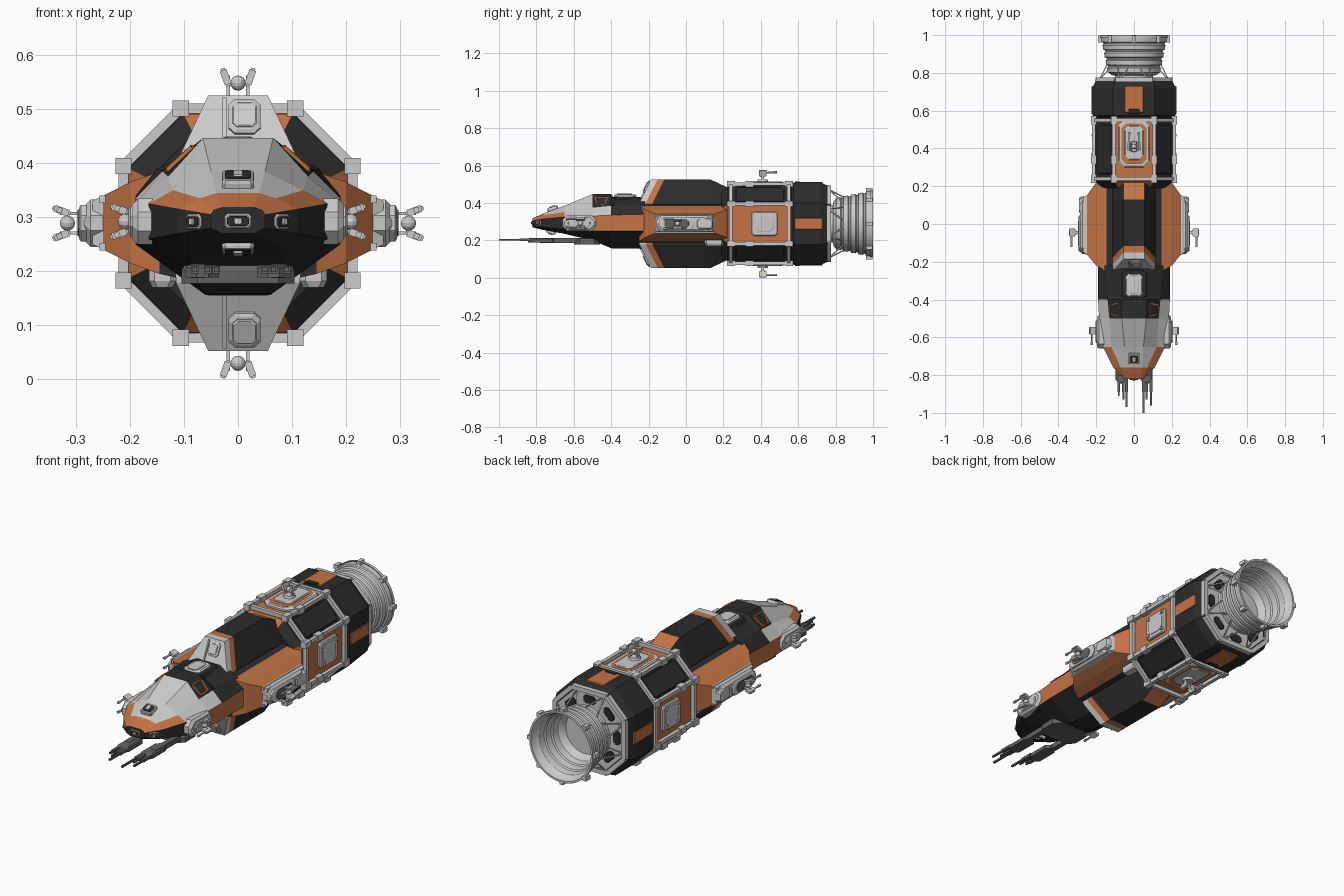
import bpy, bmesh
from math import radians, sin, cos, pi
from mathutils import Matrix, Vector

if "Cube" in bpy.data.objects:
    bpy.data.objects.remove(bpy.data.objects["Cube"])

C = 0.289  # height of the ship's axis
T = lambda x, y, z: Matrix.Translation((x, y, z))
R = lambda a, ax: Matrix.Rotation(radians(a), 4, ax)
OUT = R(90, 'Y')  # plate facing +x


def material(name, col):
    m = bpy.data.materials.new(name)
    m.diffuse_color = (*col, 1)
    m.use_nodes = True
    m.node_tree.nodes["Principled BSDF"].inputs["Base Color"].default_value = m.diffuse_color
    return m


DARK = material("dark_paint", (0.025, 0.025, 0.025))
ORANGE = material("orange_paint", (0.55, 0.17, 0.06))
STEEL = material("gun_steel", (0.12, 0.12, 0.12))
PAINTS = [None, DARK, ORANGE]
axis = bpy.data.objects.new("mirror_centre", None)
axis.location = (0, 0, C)
axis.hide_render = True
bpy.context.collection.objects.link(axis)


def finish(name, bm, mats=(None,), mirror="", smooth=False):
    bmesh.ops.recalc_face_normals(bm, faces=bm.faces)
    me = bpy.data.meshes.new(name)
    bm.to_mesh(me)
    bm.free()
    for m in mats:
        me.materials.append(m)
    ob = bpy.data.objects.new(name, me)
    bpy.context.collection.objects.link(ob)
    if mirror:
        mod = ob.modifiers.new("mirror", 'MIRROR')
        mod.use_axis = [a in mirror for a in "XYZ"]
        mod.mirror_object = axis
        mod.use_mirror_merge = False
    if smooth:
        bpy.ops.object.select_all(action='DESELECT')
        ob.select_set(True)
        bpy.context.view_layer.objects.active = ob
        bpy.ops.object.shade_smooth_by_angle(angle=radians(30))
    return ob


def sym(half, y, shear=0):
    """Closed ring from a right-hand half outline; y leans back away from the axis."""
    pts = [(x, y + shear * max(0, abs(z - C) - 0.11), z) for x, z in half]
    return pts + [(-x, yy, z) for x, yy, z in reversed(pts)]


def loft(name, rings, paint, caps="GD", mirror=""):
    """Skin rings; paint has one string per row: letters for top, each side strip, bottom."""
    bm = bmesh.new()
    vs = [[bm.verts.new(p) for p in r] for r in rings]
    m = len(rings[0])
    n = m // 2
    for r in range(len(rings) - 1):
        for i in range(m):
            j = (i + 1) % m
            f = bm.faces.new((vs[r][i], vs[r][j], vs[r + 1][j], vs[r + 1][i]))
            s = i if i < n else 2 * n - 2 - i
            f.material_index = "GDO".index(paint[r][s + 1])
    for ring, c in ((vs[0], caps[0]), (vs[-1], caps[1])):
        for i in range(n - 1):
            f = bm.faces.new((ring[i], ring[i + 1], ring[m - 2 - i], ring[m - 1 - i]))
            f.material_index = "GDO".index(c)
    return finish(name, bm, PAINTS, mirror)


def plate(name, M, w, l, h, cut=0.01, inset=0.006, mat=None, mirror=""):
    """Chamfered, slightly tapered slab on the local xy plane."""
    bm = bmesh.new()
    rings = []
    for z, d in ((-0.01, 0), (h * 0.6, 0), (h, inset)):
        a, b = w / 2 - d, l / 2 - d
        o = [(a - cut, b), (a, b - cut), (a, cut - b), (a - cut, -b),
             (cut - a, -b), (-a, cut - b), (-a, b - cut), (cut - a, b)]
        rings.append([bm.verts.new(M @ Vector((x, y, z))) for x, y in o])
    for p, q in zip(rings, rings[1:]):
        for i in range(8):
            bm.faces.new((p[i], p[(i + 1) % 8], q[(i + 1) % 8], q[i]))
    bm.faces.new(rings[0])
    bm.faces.new(rings[-1])
    return finish(name, bm, [mat], mirror)


def bars(name, segs, w, mat=None, mirror=""):
    bm = bmesh.new()
    for p, q in segs:
        p, q = Vector(p), Vector(q)
        M = T(*((p + q) / 2)) @ (q - p).to_track_quat('Z', 'Y').to_matrix().to_4x4()
        bmesh.ops.create_cube(bm, size=1, matrix=M @ Matrix.Diagonal((w, w, (q - p).length, 1)))
    return finish(name, bm, [mat], mirror)


def loop(pts):
    return list(zip(pts, pts[1:] + pts[:1]))


def octa(s, y):
    return sym([(x * s, C + z * s) for x, z in ((.11, .22), (.22, .11), (.22, -.11), (.11, -.22))], y)


# nose hull
nose = [
    (-.82, [(.03, .318), (.045, .313), (.05, .305), (.05, .28), (.03, .27)]),
    (-.76, [(.04, .345), (.07, .335), (.11, .315), (.11, .27), (.06, .255)]),
    (-.65, [(.05, .385), (.12, .35), (.165, .325), (.165, .26), (.09, .235)]),
    (-.50, [(.065, .447), (.13, .375), (.185, .33), (.185, .25), (.08, .20)]),
    (-.40, [(.065, .447), (.14, .385), (.19, .335), (.19, .25), (.06, .158)]),
    (-.38, [(.065, .418), (.14, .387), (.19, .336), (.19, .25), (.06, .156)]),
    (-.22, [(.065, .43), (.15, .39), (.19, .34), (.19, .25), (.05, .155)])]
loft("nose_hull", [sym(h, y) for y, h in nose],
     ["OOODDD", "GGODDD", "GGGODD", "DDGODD", "DDDODD", "DDDODD"], "DD")
bars("cockpit_side_window", loop([(.085, -.49, .43), (.085, -.42, .43), (.13, -.43, .392), (.13, -.475, .388)]),
     .007, ORANGE, "X")
plate("dorsal_hatch_surround", T(0, -.32, .41), .14, .16, .022, .02, mat=DARK)
plate("dorsal_hatch", T(0, -.325, .43), .09, .12, .014, .018)
plate("dorsal_hatch_lid", T(0, -.33, .444), .055, .085, .006, .01)

# middle spine
tall = lambda t: [(.055, C + t), (.115, C + .11), (.115, C - .11), (.055, C - t)]
loft("spine_module", [sym(tall(.237), -.25, .5), sym(tall(.237), -.215, .5), sym(tall(.237), -.18, .5),
                      sym(tall(.237), .13), sym(tall(.19), .23)],
     ["GGGGG", "OOOOO", "DDDDD", "ODDDO"], "GD")
slope = T(.012, -.207, .485) @ R(63.4, 'X')
plate("spine_front_hatch", slope, .06, .07, .01, .012, mirror="Z")
plate("spine_front_hatch_lid", slope @ T(0, 0, .01), .044, .05, .004, .008, .002, mirror="Z")
bars("spine_front_rail", [((-.025, -.253, .40), (-.025, -.195, .52))], .007, None, "Z")

# side sponsons with weapon pods
wing = [(.10, -.25, .22, .185, .395), (.145, -.25, .22, .195, .385), (.20, -.22, .22, .215, .365),
        (.25, -.16, .15, .24, .34), (.27, -.15, .14, .25, .33)]
loft("sponson", [[(x, a, t), (x, b, t), (x, b, u), (x, a, u)] for x, a, b, u, t in wing],
     ["DDDD", "OOOO", "OOOO", "GGGG"], "DG", "X")
plate("sponson_pod", T(.255, -.01, C) @ OUT, .088, .30, .03, .03, .012, mirror="X")
plate("sponson_pod_face", T(.285, -.05, C) @ OUT, .068, .19, .010, .02, .006, mirror="X")
plate("sponson_pod_rear_box", T(.26, .10, C) @ OUT, .06, .09, .030, .01, .006, mirror="X")
plate("sponson_pod_inset", T(.295, -.05, C) @ OUT, .05, .13, .002, .014, .001, STEEL, "X")
bars("sponson_pod_trim", [((.25, -.165, z), (.25, .15, z)) for z in (.245, .333)], .014, None, "X")
plate("sponson_belly_block", T(.14, .15, .20) @ R(180, 'X'), .05, .10, .03, .01, mirror="X")

# nose side pods
plate("nose_pod", T(.168, -.57, C + .003) @ OUT, .085, .18, .028, .025, .01, mirror="X")
plate("nose_pod_face", T(.194, -.57, C + .003) @ OUT, .055, .12, .009, .018, .005, mirror="X")


# sensor windows on the nose
def window(name, M, w, l, h, mirror=""):
    plate(name + "_frame", M, w, l, h, .006, .002, None, mirror)
    plate(name + "_glass", M @ T(0, 0, h), w * .8, l * .7, .002, .004, .001, DARK, mirror)
    plate(name + "_lens", M @ T(0, 0, h), w * .3, l * .45, .006, .002, .001, None, mirror)


window("front_sensor", T(0, -.818, .293) @ R(90, 'X'), .05, .027, .006)
window("corner_sensor", T(.08, -.788, .292) @ R(45, 'Z') @ R(90, 'X'), .04, .028, .006, "X")
window("top_sensor", T(0, -.71, .363) @ R(20, 'X'), .06, .06, .016)
window("chin_sensor", T(0, -.72, .248) @ R(165, 'X'), .06, .05, .012)

# forward guns
plate("gun_mount", T(0, -.53, .187), .21, .14, .024, .03, mat=STEEL)
for side, tips in ((1, ((.05, -1), (.066, -.93), (.09, -.96))), (-1, ((.04, -.97), (.056, -.93), (.08, -.91)))):
    tag = "right" if side > 0 else "left"
    bars(tag + "_gun_arm", [((side * .075, -.52, .2), (side * .075, -.78, .2))], .026, STEEL)
    plate(tag + "_gun_body", T(side * .066, -.77, .198), .062, .15, .014, .02, mat=STEEL)
    bars(tag + "_gun_barrels", [((side * x, -.78, .203), (side * x, y, .203)) for x, y in tips], .009, STEEL)
    bars(tag + "_gun_sleeves", [((side * x, -.82, .203), (side * x, -.89, .203)) for x, y in tips], .014, STEEL)

# rear hull
loft("rear_hull", [octa(s, y) for s, y in ((.75, .19), (.92, .225), (.93, .565), (1, .575), (1, .72), (.92, .76))],
     ["ODODO", "ODODO", "DDDDD", "DDDDD", "DDDDD"], "DD")
front, back = octa(.965, .24), octa(.965, .55)
bars("rear_hull_frame", loop(front) + loop(back) + list(zip(front, back)), .018)
bars("frame_joints", [(Vector(p) - Vector((0, .022, 0)), Vector(p) + Vector((0, .022, 0)))
                      for p in front + back + octa(.965, .34)], .03)
plate("diagonal_armour", T(.153, .395, C + .153) @ R(45, 'Y'), .11, .26, .008, .012, .004, DARK, "XZ")
plate("top_stripe", T(0, .66, C + .218), .10, .14, .006, .002, .002, ORANGE, "Z")
plate("top_vent", T(0, .595, C + .222), .06, .025, .005, .004, .002, DARK, "Z")
plate("side_stripe", T(.218, .655, C) @ OUT, .06, .15, .006, .002, .002, ORANGE, "X")
plate("side_hatch", T(.205, .42, C) @ OUT, .13, .14, .012, .012, .004, None, "X")
plate("side_hatch_lid", T(.217, .42, C) @ OUT, .09, .10, .005, .02, .004, None, "X")
bars("side_hatch_bolts", [((.217, .42 + a, C + b), (.225, .42 + a, C + b))
                          for a in (-.05, .05) for b in (-.045, .045)], .014, None, "X")
plate("turret_hatch", T(0, .425, C + .203), .165, .25, .014, .03, .006, None, "Z")
plate("turret_hatch_inlay", T(0, .425, C + .216), .13, .215, .003, .024, .002, ORANGE, "Z")
plate("turret_hatch_lid", T(0, .43, C + .218), .10, .18, .007, .022, .004, None, "Z")


# twin turrets
def turret(name, M, mirror):
    bm = bmesh.new()
    bmesh.ops.create_cone(bm, cap_ends=True, segments=12, radius1=.032, radius2=.026, depth=.02, matrix=M @ T(0, 0, .006))
    bmesh.ops.create_uvsphere(bm, u_segments=12, v_segments=8, radius=.014, matrix=M @ T(0, 0, .039))
    box = lambda X, *s: bmesh.ops.create_cube(bm, size=1, matrix=M @ X @ Matrix.Diagonal((*s, 1)))
    for s in (-1, 1):
        box(T(s * .018, 0, .028), .006, .014, .05)
        gun = T(s * .023, 0, .05) @ R(s * 20, 'Y')
        box(gun, .013, .042, .028)
        box(gun, .008, .034, .035)
        box(gun @ T(0, .04, .004), .007, .07, .007)
        box(gun @ T(0, .068, .004), .010, .016, .010)
    finish(name, bm, [None], mirror)


turret("hull_turret", T(0, .41, .5095), "Z")
turret("sponson_turret", T(.277, -.045, C) @ OUT @ R(180, 'Z'), "X")
turret("nose_turret", T(.170, -.565, C + .003) @ OUT @ R(180, 'Z'), "X")

# stern bulkhead
loft("stern_plate", [octa(.82, .74), octa(.82, .768)], ["GGGGG"], "GG")
bars("stern_rim", loop(octa(.88, .765)), .022)
around = lambda k, r, y: T(0, y, C) @ R(k * 45, 'Y') @ T(0, 0, r) @ R(-90, 'X')
for k in range(8):
    plate(f"stern_panel_{k}", around(k, .152, .768), .07, .04, .005, .012, .002, DARK)

# engine bell: stepped outside, ringed inside
outer = [(0, .76), (.10, .76), (.10, .785), (.122, .79)]
for i in range(5):
    y, r = .80 + i * .04, .136 + .008 * i
    outer += [(r - .004, y), (r + .004, y + .003), (r + .006, y + .026), (r, y + .032)]
outer += [(.178, .985), (.178, 1), (.168, 1)]
for i in range(4):
    y, r = .965 - i * .04, .158 - .011 * i
    outer += [(r, y), (r - .006, y - .006)]
outer += [(.105, .81), (0, .81)]
bm = bmesh.new()
vs = [bm.verts.new((r, y, C)) for r, y in outer]
edges = [bm.edges.new(e) for e in zip(vs, vs[1:])]
bmesh.ops.spin(bm, geom=vs + edges, cent=(0, 0, C), axis=(0, 1, 0), angle=2 * pi, steps=40)
bmesh.ops.remove_doubles(bm, verts=bm.verts, dist=1e-5)
finish("engine_bell", bm, smooth=True)
polar = lambda r, a, y: (r * sin(radians(a)), y, C + r * cos(radians(a)))
bars("bell_struts", [(polar(.20, 22.5 + 45 * k, .76), polar(.142, 22.5 + 45 * k + d, .845))
                     for k in range(8) for d in (-16, 16)], .006)
bars("bell_rim_lugs", [(polar(.181, 45 * k, .962), polar(.181, 45 * k, .998)) for k in range(8)], .02)
